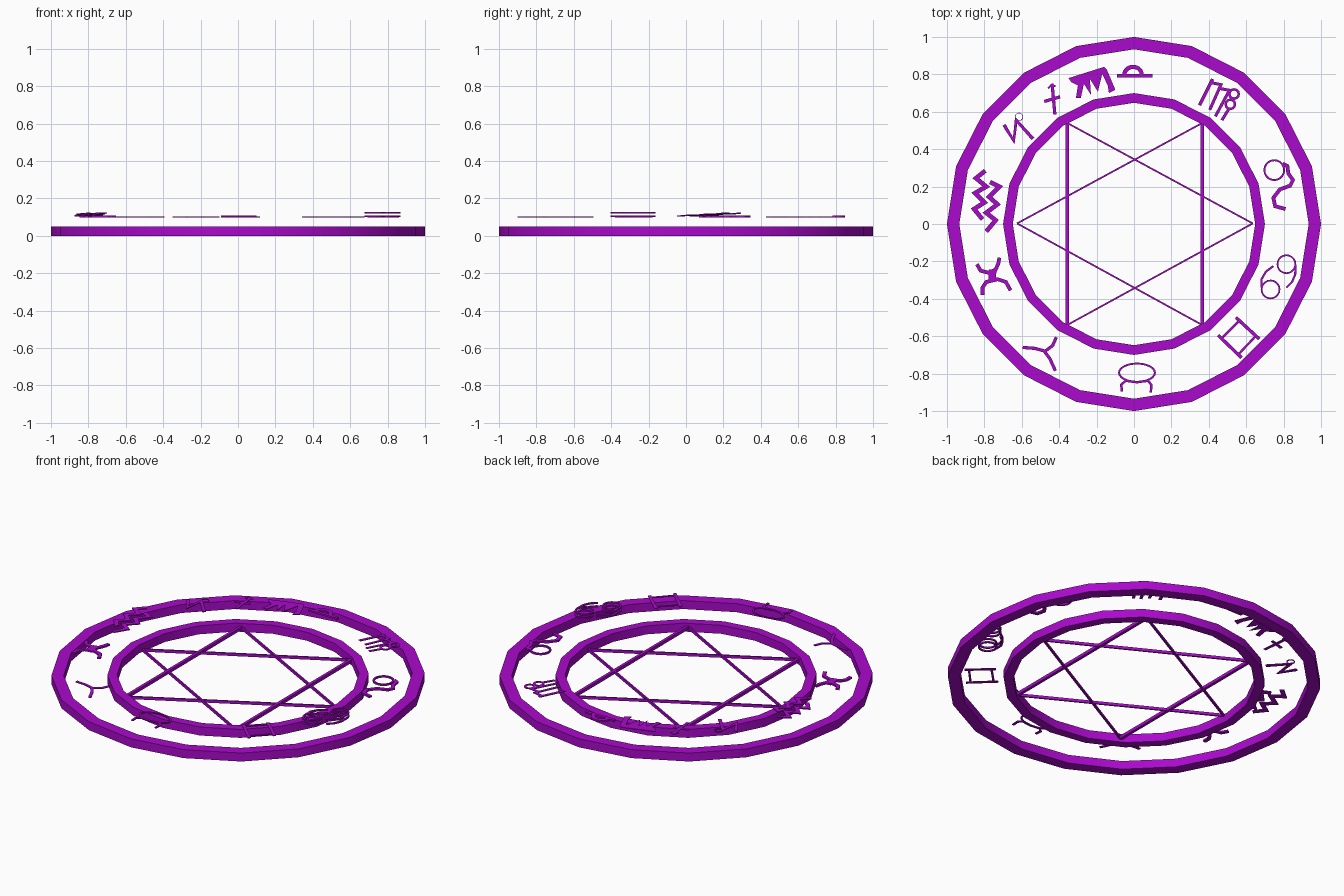
import bpy, bmesh
from math import cos, sin, pi, radians
from mathutils import Vector

if "Cube" in bpy.data.objects:
    bpy.data.objects.remove(bpy.data.objects["Cube"])

purple = bpy.data.materials.new("purple")
purple.diffuse_color = (0.4, 0.003, 0.6, 1)
purple.use_nodes = True
purple.node_tree.nodes["Principled BSDF"].inputs["Base Color"].default_value = purple.diffuse_color


def finish(name, bm):
    bmesh.ops.recalc_face_normals(bm, faces=bm.faces)
    me = bpy.data.meshes.new(name)
    bm.to_mesh(me)
    bm.free()
    me.materials.append(purple)
    ob = bpy.data.objects.new(name, me)
    bpy.context.collection.objects.link(ob)
    return ob


def ribbon(bm, pts, w, z0, z1, closed=False):
    """Flat mitred stroke along 2D points, extruded from z0 to z1."""
    p = [Vector(q) for q in pts]
    n = len(p)
    rows = []
    for i in range(n):
        a = p[i] - p[i - 1] if (closed or i > 0) else p[1] - p[0]
        b = p[(i + 1) % n] - p[i] if (closed or i < n - 1) else a
        a, b = a.normalized(), b.normalized()
        na, nb = Vector((-a.y, a.x)), Vector((-b.y, b.x))
        m = (na + nb).normalized()
        m *= w / 2 / max(m.dot(na), 0.5)
        rows.append([bm.verts.new((*(p[i] + s * m), z))
                     for s, z in ((1, z0), (-1, z0), (-1, z1), (1, z1))])
    for i in range(n if closed else n - 1):
        r, s = rows[i], rows[(i + 1) % n]
        for k in range(4):
            bm.faces.new((r[k], r[(k + 1) % 4], s[(k + 1) % 4], s[k]))
    if not closed:
        bm.faces.new(rows[0])
        bm.faces.new(rows[-1])


def oval(cx, cy, rx, ry=None, n=20, a0=0, a1=360):
    ry = ry or rx
    m = n if a1 - a0 == 360 else n - 1
    return [(cx + rx * cos(radians(a0 + (a1 - a0) * i / m)),
             cy + ry * sin(radians(a0 + (a1 - a0) * i / m))) for i in range(n)]


def sign(name, strokes, z=0.098, t=0.006):
    """Symbol from strokes (points, width, closed), measured in hundredths."""
    bm = bmesh.new()
    for pts, w, closed in strokes:
        ribbon(bm, [(x / 100, y / 100) for x, y in pts], w / 100, z, z + t, closed)
    return finish(name, bm)


# Twenty-sided rings
for name, ro, ri in (("outer_ring", 1.0, 0.934), ("inner_ring", 0.70, 0.648)):
    bm = bmesh.new()
    prof = ((ro, 0), (ro, 0.05), (ri, 0.05), (ri, 0))
    loops = [[bm.verts.new((r * cos(i * pi / 10), r * sin(i * pi / 10), z))
              for r, z in prof] for i in range(20)]
    for i in range(20):
        a, b = loops[i], loops[(i + 1) % 20]
        for k in range(4):
            bm.faces.new((a[k], a[(k + 1) % 4], b[(k + 1) % 4], b[k]))
    me = finish(name, bm).data
    me.shade_smooth()
    me.set_sharp_from_angle(angle=radians(30))

# Six-pointed star: two thin triangles
for name, xb, xt in (("star_triangle_left", 0.365, -0.625),
                     ("star_triangle_right", -0.357, 0.635)):
    bm = bmesh.new()
    ribbon(bm, [(xb, -0.54), (xb, 0.54)], 0.017, 0.016, 0.034)
    for s in (-1, 1):
        ribbon(bm, [(xb, s * 0.54), (xt, 0.003)], 0.009, 0.017, 0.033)
    finish(name, bm)

# Scales symbol
sign("scales_symbol", [([(-9, 79.3), (10, 79.3)], 1.8, False),
                       (oval(-0.5, 80, 4.6, 4, 14, -10, 190), 2.2, False)], t=0.01)

# Scorpion symbol: solid silhouette
bm = bmesh.new()
outline = [(-35, 78), (-16, 84), (-14.5, 82.5), (-10, 71.8), (-13.4, 70), (-14, 74),
           (-17, 80.3), (-19.3, 70.7), (-23.6, 77.7), (-23, 69), (-26.8, 75),
           (-28.4, 67.5), (-31, 67.5), (-30, 74), (-33.7, 76)]
f = bm.faces.new([bm.verts.new((x / 100, y / 100, 0.098)) for x, y in outline])
ext = bmesh.ops.extrude_face_region(bm, geom=[f], use_keep_orig=True)
bmesh.ops.translate(bm, vec=(0, 0, 0.004),
                    verts=[v for v in ext["geom"] if isinstance(v, bmesh.types.BMVert)])
finish("scorpion_symbol", bm)

# Archer symbol
sign("archer_symbol", [([(-43.8, 75), (-42.3, 58.5)], 1.7, False),
                       ([(-48, 65.5), (-39.5, 68)], 1.7, False),
                       ([(-46, 72.5), (-43.8, 74.5), (-42, 73.5)], 1, False)], t=0.004)

# Goat symbol
sign("goat_symbol", [([(-69.5, 53), (-64.3, 44.5), (-63, 55.5), (-54, 45.5)], 1.9, False),
                     (oval(-61.5, 57.3, 2.1, n=12), 0.3, True)])

# Water bearer symbol: two zigzags, slightly tilted
ob = sign("water_symbol", [
    ([(-79.5, 28.5), (-84.5, 24.5), (-79, 20), (-85, 16.5), (-80, 11.5), (-85.5, 8),
      (-81, 2.5)], 2.4, False),
    ([(-77, 22.5), (-72, 20), (-77.5, 14.5), (-73, 10.5), (-79, 6), (-74, 2),
      (-79, -4)], 2.4, False)])
for v in ob.data.vertices:
    v.co.z += 0.05 * (v.co.y + 0.05) + 0.05 * (v.co.x + 0.86)

# Fishes symbol
sign("fishes_symbol", [
    ([(-84, -21.5), (-82, -25), (-78, -26), (-74, -24.5), (-72.5, -21), (-72, -18)], 2, False),
    ([(-81, -38), (-81, -34), (-79, -31), (-73, -29.5), (-68.5, -31), (-66, -35.5)], 2, False),
    ([(-75.5, -24.5), (-76, -31)], 4, False)], t=0.01)

# Ram symbol
sign("ram_symbol", [
    ([(-59.5, -66), (-53, -66.5), (-47.5, -68), (-43.5, -65), (-41.5, -60.5)], 1.7, False),
    ([(-48, -68), (-45, -72), (-42, -78.5)], 1.7, False)], t=0.004)

# Bull symbol
sign("bull_symbol", [(oval(1.6, -79.5, 9.6, 4.9, 24), 1, True),
                     ([(-6.5, -89.5), (-6.8, -86), (-4.5, -83.8), (1.6, -84.6), (7.5, -83.8),
                       (9.3, -86), (9, -90)], 1.3, False)])

# Twins symbol
sign("twins_symbol", [([(54.5, -50), (67, -61.5)], 1.8, False),
                      ([(45, -59.5), (57.5, -71.5)], 1.8, False),
                      ([(56, -52), (47, -61)], 1.2, False),
                      ([(65, -60), (56, -69.5)], 1.2, False)], t=0.004)

# Crab symbol, stacked on two levels
crab = [(oval(81.5, -21.5, 4.8), 0.9, True),
        (oval(73, -35, 4.8), 0.9, True),
        ([(86.3, -22), (86.2, -27), (84.5, -31), (81.5, -34)], 1.1, False),
        ([(68.2, -34), (68.2, -29.5), (70.5, -25.5), (74.5, -22.5)], 1.1, False)]
sign("crab_symbol_lower", crab, z=0.1, t=0.008)
sign("crab_symbol_upper", crab, z=0.12, t=0.008)

# Lion symbol
sign("lion_symbol", [(oval(75, 28.8, 5.3), 1, True),
                     ([(79.5, 32.3), (82, 31), (82.5, 27), (85, 23.5), (83.5, 20.5),
                       (78, 18.5), (74.5, 14), (75.5, 9.5), (81, 8)], 2, False)], t=0.01)

# Maiden symbol
sign("maiden_symbol", [
    ([(42, 77.5), (35, 63.5)], 1.8, False),
    ([(41.5, 75.5), (46.5, 74.5), (40.5, 61)], 1.6, False),
    ([(45.5, 72.5), (51, 71.5), (43.5, 57.5)], 1.6, False),
    (oval(53.5, 69.5, 2.5, n=12), 1.3, True),
    (oval(51.5, 64, 2.5, n=12), 1.3, True),
    ([(51, 62), (47, 55.5)], 1.6, False)], t=0.004)
